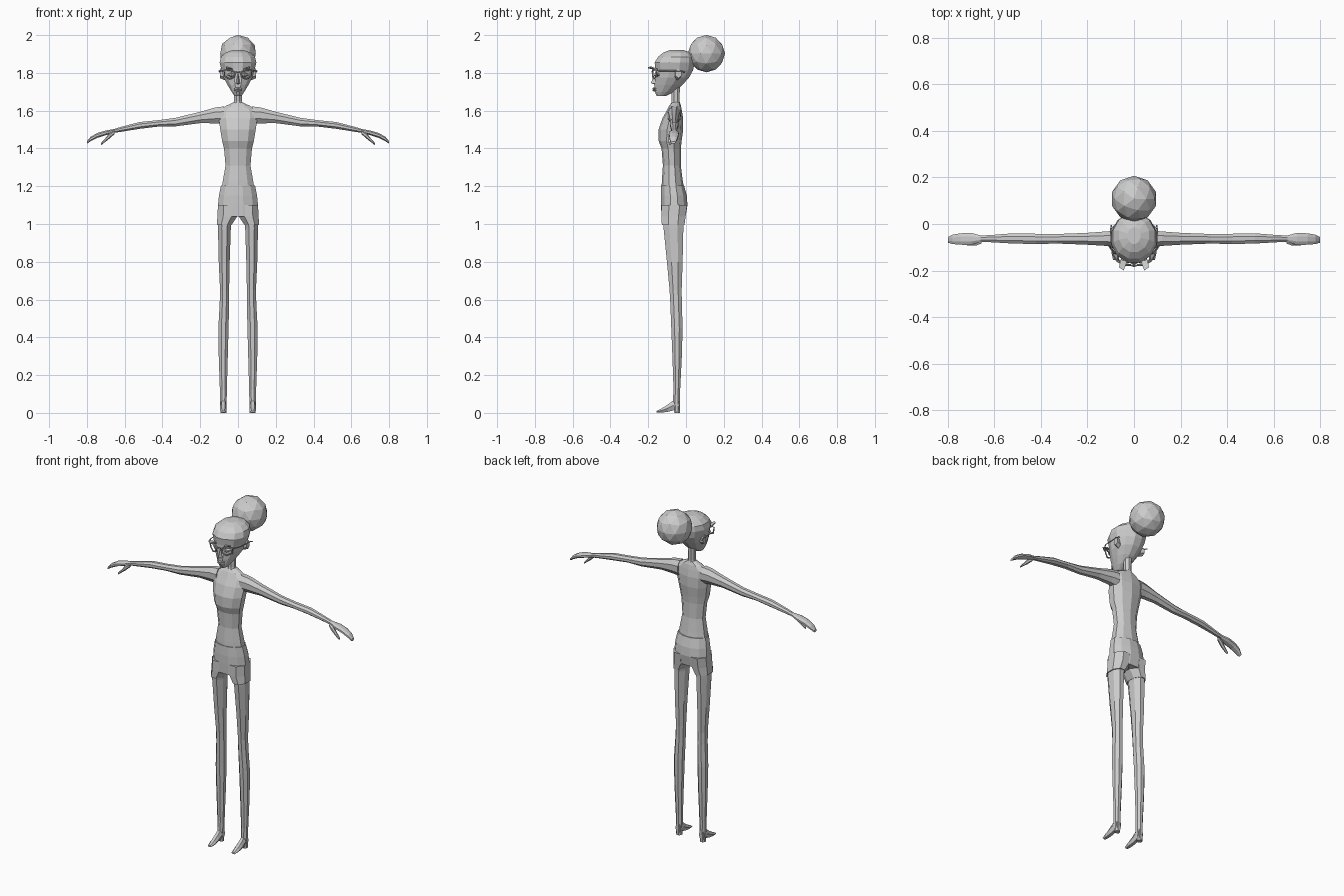
import bpy, bmesh, math
from mathutils import Vector

grey = bpy.data.materials.new("light_grey")
grey.diffuse_color = (0.6, 0.6, 0.6, 1)


def finish(name, bm, mirror=False):
    bmesh.ops.recalc_face_normals(bm, faces=bm.faces[:])
    me = bpy.data.meshes.new(name)
    bm.to_mesh(me)
    bm.free()
    me.materials.append(grey)
    ob = bpy.data.objects.new(name, me)
    bpy.context.collection.objects.link(ob)
    if mirror:
        ob.modifiers.new("mirror", 'MIRROR')
    return ob


def loft(name, rings, n=8, axis='z', mirror=False, turn=0.5):
    """Skin rings of (position, u min, u max, v min, v max) along z (u=x, v=y) or x (u=y, v=z) or y (u=x, v=z)."""
    bm = bmesh.new()
    loops = []
    k = math.cos(math.pi / n) if turn == 0.5 else 1
    for p, u0, u1, v0, v1 in rings:
        loop = []
        for i in range(n):
            a = 2 * math.pi * (i + turn) / n
            u = (u0 + u1) / 2 + (u1 - u0) / 2 * math.cos(a) / k
            v = (v0 + v1) / 2 + (v1 - v0) / 2 * math.sin(a) / k
            loop.append(bm.verts.new({'z': (u, v, p), 'x': (p, u, v), 'y': (u, p, v)}[axis]))
        loops.append(loop)
    for a, b in zip(loops, loops[1:]):
        for i in range(n):
            j = (i + 1) % n
            bm.faces.new((a[i], a[j], b[j], b[i]))
    bm.faces.new(loops[0])
    bm.faces.new(loops[-1])
    return finish(name, bm, mirror)


def bar(name, pts, r, closed=False, mirror=True):
    """Thin square rod along a path."""
    cu = bpy.data.curves.new(name, 'CURVE')
    cu.dimensions = '3D'
    cu.bevel_depth = r
    cu.bevel_resolution = 0
    cu.use_fill_caps = True
    s = cu.splines.new('POLY')
    s.points.add(len(pts) - 1)
    for q, p in zip(s.points, pts):
        q.co = (*p, 1)
    s.use_cyclic_u = closed
    cu.materials.append(grey)
    ob = bpy.data.objects.new(name, cu)
    bpy.context.collection.objects.link(ob)
    if mirror:
        ob.modifiers.new("mirror", 'MIRROR')


def solid(name, verts, faces, mirror=False):
    bm = bmesh.new()
    vs = [bm.verts.new(v) for v in verts]
    for f in faces:
        bm.faces.new([vs[i] for i in f])
    return finish(name, bm, mirror)


# torso with bust, waist and sloping shoulders
loft("torso", [(1.18, -.088, .088, -.127, -.012), (1.23, -.080, .080, -.125, -.020),
               (1.31, -.066, .066, -.120, -.030), (1.40, -.074, .074, -.127, -.030),
               (1.44, -.084, .084, -.142, -.026), (1.50, -.094, .094, -.142, -.018),
               (1.56, -.102, .102, -.122, -.018), (1.60, -.100, .100, -.100, -.024),
               (1.625, -.065, .065, -.088, -.028), (1.645, -.022, .022, -.074, -.034)], 10)
# shorts: hips and two leg openings
loft("shorts_hips", [(1.205, -.090, .090, -.131, -.010), (1.15, -.101, .101, -.133, .004),
                     (1.10, -.106, .106, -.132, .008), (1.04, -.109, .109, -.130, -.002)], 12)
loft("shorts_leg", [(1.10, .004, .106, -.130, .006), (1.04, .004, .109, -.130, -.002),
                    (0.995, .034, .112, -.128, -.008)], 8, mirror=True)
# legs
loft("leg", [(1.03, .030, .106, -.123, -.012), (0.98, .038, .106, -.119, -.014),
             (0.80, .044, .102, -.101, -.018), (0.65, .047, .095, -.087, -.023),
             (0.58, .047, .097, -.083, -.022), (0.45, .050, .104, -.078, -.018),
             (0.30, .054, .102, -.072, -.022), (0.12, .059, .096, -.066, -.031),
             (0.06, .060, .095, -.070, -.031), (0.0, .062, .093, -.062, -.033)], 8, mirror=True)
# pointed feet
loft("foot", [(-.035, .060, .094, .004, .078), (-.065, .060, .094, .010, .072),
              (-.095, .060, .096, .003, .048), (-.125, .060, .096, 0, .028),
              (-.155, .066, .090, 0, .012)], 6, 'y', True, 0)

# arms and hands
loft("arm", [(.075, -.098, -.028, 1.530, 1.622), (.12, -.094, -.032, 1.533, 1.617),
             (.20, -.089, -.038, 1.534, 1.594), (.33, -.084, -.043, 1.517, 1.562),
             (.42, -.086, -.042, 1.516, 1.550), (.52, -.084, -.040, 1.504, 1.540),
             (.62, -.078, -.048, 1.488, 1.514), (.66, -.077, -.049, 1.482, 1.502),
             (.70, -.090, -.038, 1.470, 1.495), (.745, -.089, -.040, 1.456, 1.482),
             (.78, -.086, -.046, 1.438, 1.462), (.80, -.080, -.056, 1.425, 1.438)],
     8, 'x', True)
loft("thumb", [(.655, -.084, -.064, 1.476, 1.494), (.68, -.093, -.070, 1.454, 1.480),
               (.705, -.093, -.075, 1.434, 1.450), (.725, -.090, -.079, 1.418, 1.428)],
     6, 'x', True)

# neck and head
loft("neck", [(1.61, -.032, .032, -.084, -.030), (1.65, -.020, .020, -.076, -.034),
              (1.75, -.020, .020, -.076, -.032)], 8)
loft("head", [(1.678, -.018, .018, -.155, -.105), (1.70, -.034, .034, -.165, -.062),
              (1.735, -.055, .055, -.166, -.020), (1.775, -.076, .076, -.163, .016),
              (1.815, -.087, .087, -.162, .038), (1.855, -.097, .097, -.166, .045),
              (1.885, -.090, .090, -.148, .042), (1.908, -.064, .064, -.120, .025),
              (1.921, -.028, .028, -.085, -.015)], 12)
# hair bun
bm = bmesh.new()
bmesh.ops.create_icosphere(bm, subdivisions=2, radius=.099)
bmesh.ops.translate(bm, verts=bm.verts[:], vec=(0, .108, 1.902))
finish("hair_bun", bm)

# nose, lips, eyes and ears
solid("nose", [(0, -.162, 1.805), (-.014, -.158, 1.742), (.014, -.158, 1.742),
               (0, -.186, 1.746), (0, -.158, 1.735)],
      [(0, 1, 3), (0, 3, 2), (1, 4, 3), (4, 2, 3), (0, 2, 4, 1)])
for nm, z in (("upper_lip", 1.718), ("lower_lip", 1.708)):
    loft(nm, [(-.022, -.164, -.156, z - .002, z + .002), (0, -.177, -.155, z - .006, z + .005),
              (.022, -.164, -.156, z - .002, z + .002)], 6, 'x')
loft("eye", [(.016, -.166, -.150, 1.788, 1.792), (.034, -.168, -.140, 1.779, 1.801),
             (.056, -.152, -.130, 1.788, 1.794)], 6, 'x', True)
loft("ear", [(.070, -.062, -.030, 1.765, 1.815), (.094, -.055, -.025, 1.775, 1.820)],
     6, 'x', True)
# pointed glasses: rims, bridge, temples and flared corners
bar("glasses_rim", [(.014, -.176, 1.803), (.040, -.176, 1.814), (.074, -.158, 1.815),
                    (.070, -.154, 1.782), (.044, -.170, 1.768), (.020, -.176, 1.778)],
    .004, True)
bar("glasses_bridge", [(-.014, -.177, 1.802), (0, -.182, 1.806), (.014, -.177, 1.802)],
    .003, mirror=False)
bar("glasses_temple", [(.074, -.158, 1.812), (.094, -.125, 1.811), (.100, -.030, 1.811),
                       (.098, -.005, 1.803)], .003)
solid("eyelash", [(.030, -.160, 1.822), (.058, -.152, 1.822), (.064, -.186, 1.835),
                  (.044, -.200, 1.830), (.030, -.160, 1.814), (.058, -.152, 1.814),
                  (.064, -.186, 1.829), (.044, -.200, 1.824)],
      [(0, 1, 2, 3), (7, 6, 5, 4), (0, 4, 5, 1), (1, 5, 6, 2), (2, 6, 7, 3), (3, 7, 4, 0)], True)
